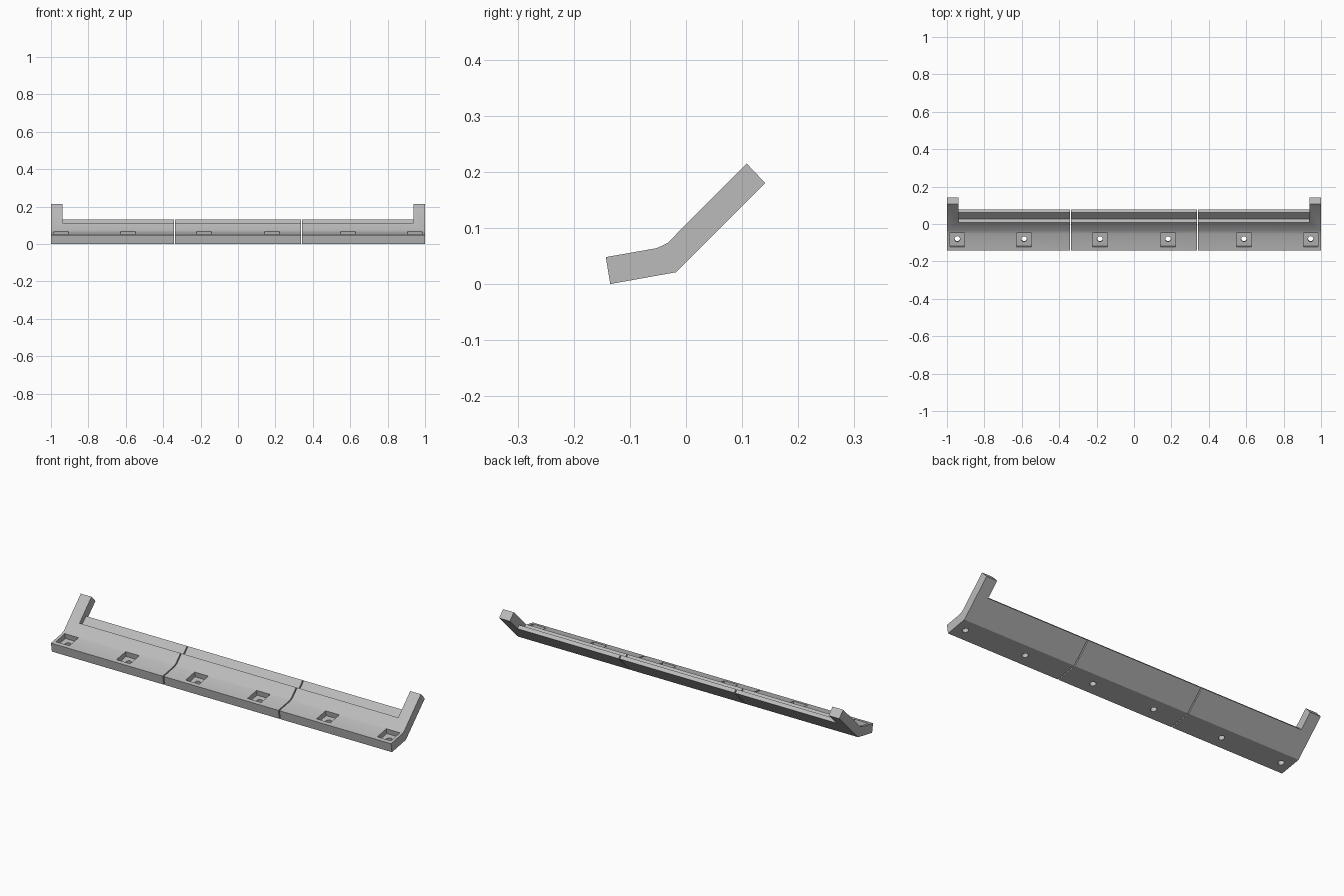
import bpy, bmesh, math
from mathutils import Matrix

cube = bpy.data.objects.get("Cube")
if cube:
    bpy.data.objects.remove(cube)

GREY = (0.5, 0.5, 0.5, 1)
mat = bpy.data.materials.new("light grey")
mat.use_nodes = True
mat.diffuse_color = GREY
mat.node_tree.nodes["Principled BSDF"].inputs["Base Color"].default_value = GREY


def new_object(name, bm):
    bmesh.ops.recalc_face_normals(bm, faces=bm.faces)
    mesh = bpy.data.meshes.new(name)
    bm.to_mesh(mesh)
    bm.free()
    mesh.materials.append(mat)
    obj = bpy.data.objects.new(name, mesh)
    bpy.context.collection.objects.link(obj)
    return obj


def extrude_profile(name, profile, x0, x1):
    bm = bmesh.new()
    face = bm.faces.new([bm.verts.new((x0, y, z)) for y, z in profile])
    geom = bmesh.ops.extrude_face_region(bm, geom=[face])["geom"]
    verts = [v for v in geom if isinstance(v, bmesh.types.BMVert)]
    bmesh.ops.translate(bm, vec=(x1 - x0, 0, 0), verts=verts)
    return new_object(name, bm)


# Bent bracket section, and the waste above the low rail between the end arms
SECTION = [(-0.143, 0.048), (-0.135, 0), (-0.018, 0.021), (0.141, 0.18),
           (0.108, 0.215), (-0.033, 0.073), (-0.052, 0.064)]
WASTE = [(0.007, 0.113), (0.026, 0.094), (0.062, 0.13), (0.096, 0.096),
         (0.25, 0.25), (0.1, 0.3), (-0.04, 0.16)]
ARM_X = 0.937
SPLIT, GAP = 0.34, 0.003
FOOT_TILT = math.atan2(0.021, 0.117)

notch = extrude_profile("notch_cutter", WASTE, -ARM_X, ARM_X)

# Screw pockets and holes, square to the sloping foot
pockets, holes = bmesh.new(), bmesh.new()
for x in (0.945, 0.588, 0.182):
    for side in (-1, 1):
        frame = Matrix.Translation((side * x, -0.085, 0.058)) @ Matrix.Rotation(FOOT_TILT, 4, "X")
        bmesh.ops.create_cube(pockets, size=1, matrix=frame @ Matrix.Diagonal((0.08, 0.076, 0.054, 1)))
        bmesh.ops.create_cone(holes, cap_ends=True, segments=24, radius1=0.015, radius2=0.015,
                              depth=0.2, matrix=frame)
cutters = [notch, new_object("pocket_cutter", pockets), new_object("hole_cutter", holes)]

# Three rail sections with narrow gaps between them
spans = {"right_section": (-1, -SPLIT - GAP),
         "middle_section": (-SPLIT + GAP, SPLIT - GAP),
         "left_section": (SPLIT + GAP, 1)}
sections = []
for name, (x0, x1) in spans.items():
    obj = extrude_profile(name, SECTION, x0, x1)
    for cutter in cutters:
        mod = obj.modifiers.new(cutter.name, "BOOLEAN")
        mod.operation = "DIFFERENCE"
        mod.solver = "EXACT"
        mod.object = cutter
    sections.append(obj)

# Bake the cuts, then drop the cutters
graph = bpy.context.evaluated_depsgraph_get()
for obj in sections:
    baked = bpy.data.meshes.new_from_object(obj.evaluated_get(graph))
    obj.modifiers.clear()
    obj.data = baked
for cutter in cutters:
    bpy.data.objects.remove(cutter)

# Soft bend, crisp edges elsewhere
bpy.ops.object.select_all(action="DESELECT")
for obj in sections:
    obj.select_set(True)
bpy.context.view_layer.objects.active = sections[0]
bpy.ops.object.shade_smooth_by_angle(angle=math.radians(30))
